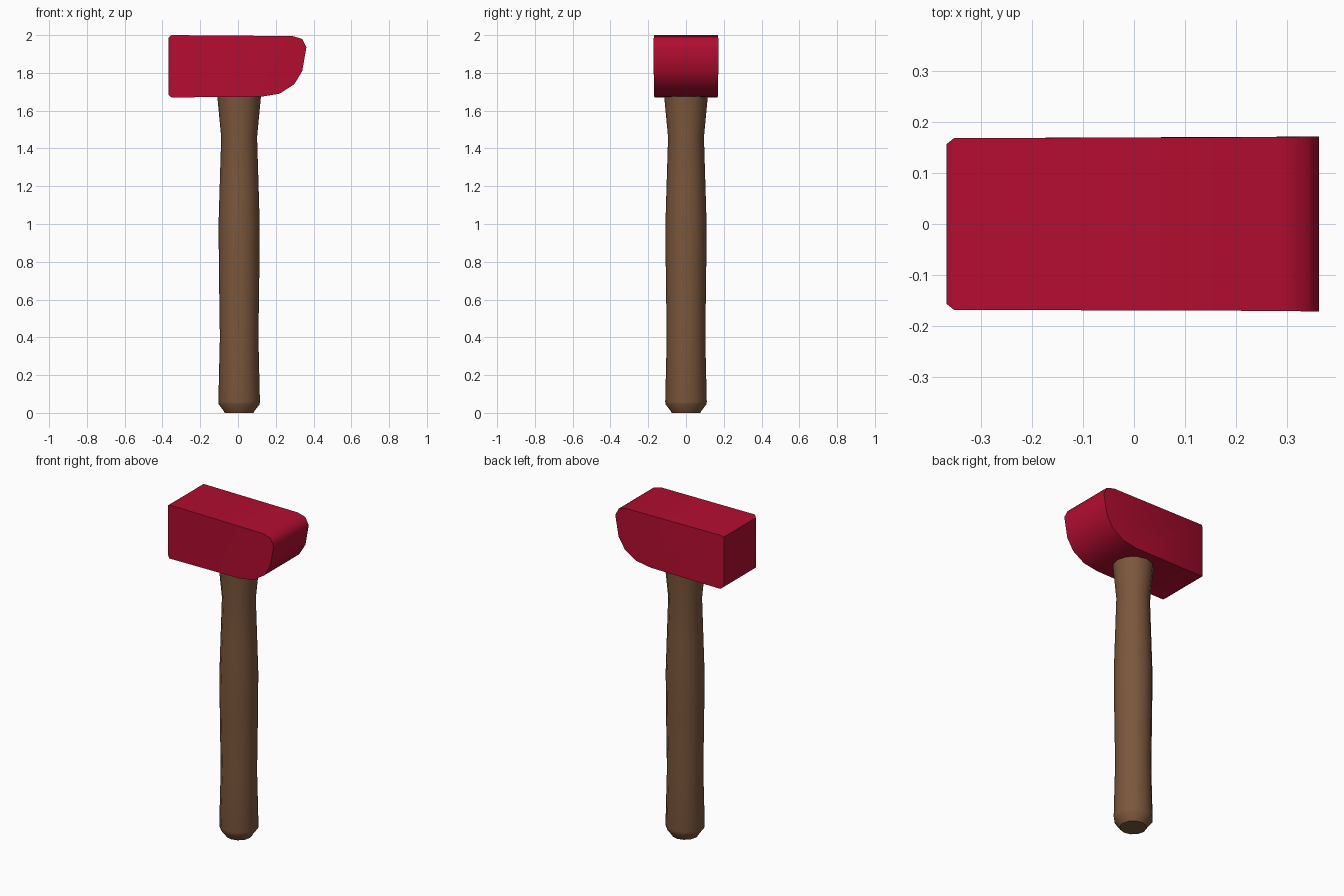
import bpy, bmesh, math

if "Cube" in bpy.data.objects:
    bpy.data.objects.remove(bpy.data.objects["Cube"])

def material(name, rgb):
    m = bpy.data.materials.new(name)
    m.diffuse_color = (*rgb, 1)
    m.use_nodes = True
    m.node_tree.nodes["Principled BSDF"].inputs["Base Color"].default_value = m.diffuse_color
    return m

def finish(bm, name, mat, angle):
    bmesh.ops.recalc_face_normals(bm, faces=bm.faces)
    me = bpy.data.meshes.new(name)
    bm.to_mesh(me)
    bm.free()
    ob = bpy.data.objects.new(name, me)
    bpy.context.collection.objects.link(ob)
    me.materials.append(mat)
    bpy.ops.object.select_all(action='DESELECT')
    ob.select_set(True)
    bpy.context.view_layer.objects.active = ob
    bpy.ops.object.shade_smooth_by_angle(angle=math.radians(angle))
    return ob

# Handle: lathed rings of (height, radius), 12 sides
rings = [(0, .076), (.008, .08), (.045, .108), (.06, .11), (.4, .102), (.75, .107),
         (1.0, .109), (1.2, .103), (1.46, .095), (1.67, .115), (1.75, .118)]
SIDES = 12
bm = bmesh.new()
loops = []
for z, r in rings:
    loops.append([bm.verts.new((.006 + r * math.cos(a), r * math.sin(a), z))
                  for a in (2 * math.pi * i / SIDES for i in range(SIDES))])
for lo, hi in zip(loops, loops[1:]):
    for i in range(SIDES):
        j = (i + 1) % SIDES
        bm.faces.new((lo[i], lo[j], hi[j], hi[i]))
bm.faces.new(loops[0])
bm.faces.new(loops[-1])
finish(bm, "handle", material("wood", (.20, .095, .045)), 50)

# Head: side profile (x, z, half depth) with a rounded striking end
profile = [(-.367, 1.682, .156), (-.352, 1.67, .168), (.124, 1.674, .168), (.22, 1.69, .169),
           (.298, 1.74, .17), (.34, 1.81, .171), (.362, 1.935, .171), (.34, 1.98, .171),
           (.288, 1.995, .17), (-.352, 2.0, .168), (-.367, 1.988, .156)]
bm = bmesh.new()
front, back = ([bm.verts.new((x, s * y, z)) for x, z, y in profile] for s in (-1, 1))
n = len(profile)
for i in range(n):
    j = (i + 1) % n
    bm.faces.new((front[i], front[j], back[j], back[i]))
# Side walls, with the bevelled left end split off
for side in (front, back):
    bm.faces.new(side[1:n - 1])
    bm.faces.new((side[0], side[1], side[n - 2], side[n - 1]))
finish(bm, "head", material("red_paint", (.45, .004, .03)), 50)
